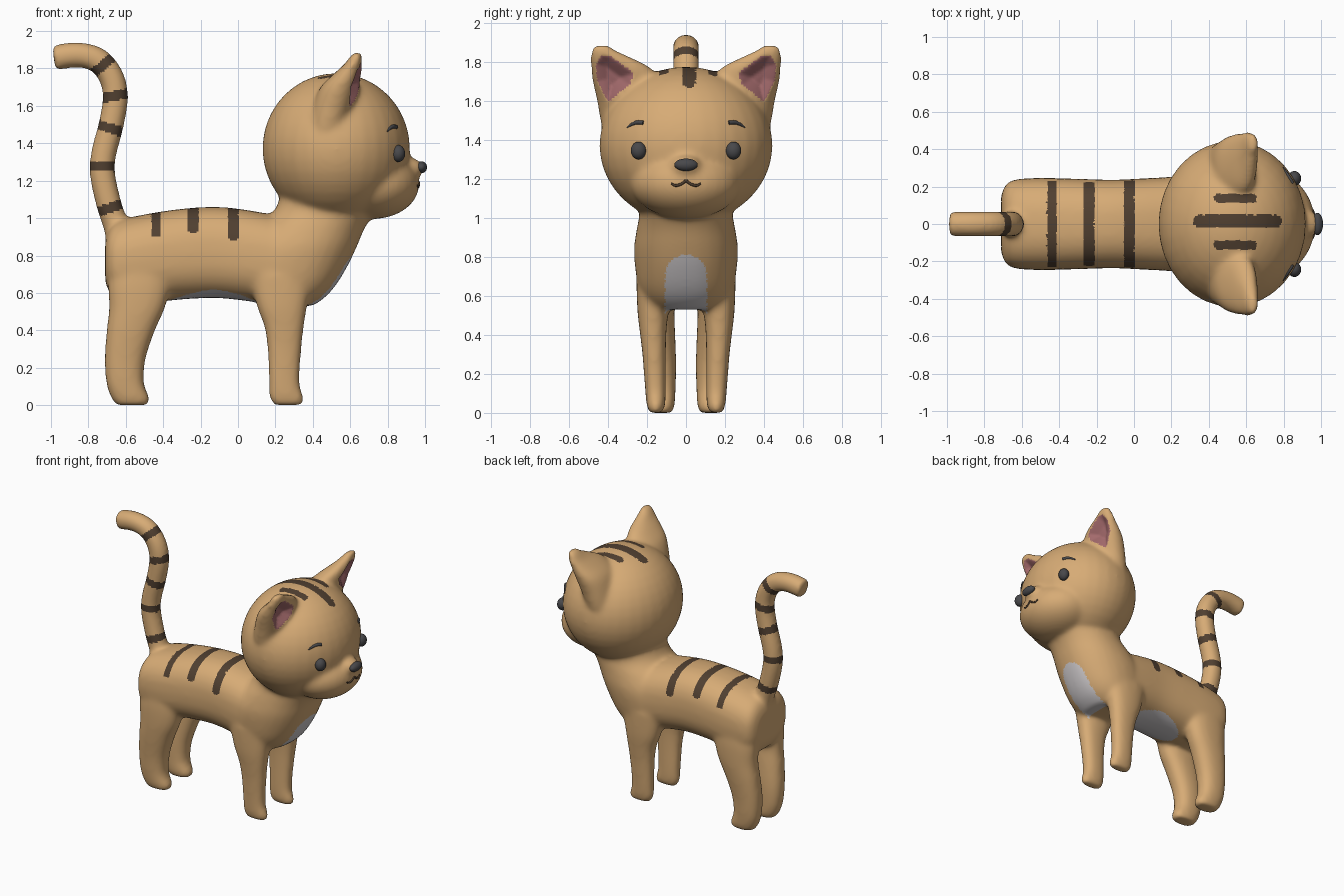
import bpy, bmesh, math
from mathutils import Vector, Matrix
from mathutils.bvhtree import BVHTree

if "Cube" in bpy.data.objects:
    bpy.data.objects.remove(bpy.data.objects["Cube"])


def mat(name, r, g, b):
    m = bpy.data.materials.new(name)
    m.diffuse_color = (r, g, b, 1)
    m.use_nodes = True
    m.node_tree.nodes["Principled BSDF"].inputs["Base Color"].default_value = m.diffuse_color
    return m


FUR = mat("tan fur", 0.68, 0.41, 0.18)
STRIPE = mat("brown stripe", 0.08, 0.05, 0.03)
PINK = mat("ear pink", 0.37, 0.145, 0.15)
WHITE = mat("pale belly", 0.62, 0.59, 0.6)
DARK = mat("charcoal", 0.065, 0.065, 0.07)

bm = bmesh.new()


def spline(rows, n=4):
    # Catmull-Rom interpolation of rows of numbers
    out = []
    for i in range(len(rows) - 1):
        p0, p1, p2, p3 = rows[max(i - 1, 0)], rows[i], rows[i + 1], rows[min(i + 2, len(rows) - 1)]
        for k in range(n):
            t = k / n
            out.append([0.5 * (2 * b + (c - a) * t + (2 * a - 5 * b + 4 * c - d) * t * t
                               + (3 * b - a - 3 * c + d) * t ** 3) for a, b, c, d in zip(p0, p1, p2, p3)])
    return out + [list(rows[-1])]


def loft(rows, power=2.0, sides=28):
    # each row: centre, first half axis, second half axis
    rings = []
    for r in spline(rows):
        c, a, b = Vector(r[0:3]), Vector(r[3:6]), Vector(r[6:9])
        ring = []
        for k in range(sides):
            t = 2 * math.pi * k / sides
            u = math.copysign(abs(math.cos(t)) ** (2 / power), math.cos(t))
            v = math.copysign(abs(math.sin(t)) ** (2 / power), math.sin(t))
            ring.append(bm.verts.new(c + a * u + b * v))
        rings.append(ring)
    for p, q in zip(rings, rings[1:]):
        for k in range(sides):
            j = (k + 1) % sides
            bm.faces.new((p[k], p[j], q[j], q[k]))
    bm.faces.new(rings[0])
    bm.faces.new(rings[-1])


def stack(rows, side=1, power=2.4):
    # horizontal sections: z, x0, x1, y0, y1
    loft([((x0 + x1) / 2, side * (y0 + y1) / 2, z, (x1 - x0) / 2, 0, 0, 0, (y1 - y0) / 2, 0)
          for z, x0, x1, y0, y1 in rows], power)


def ball(target, c, r):
    bmesh.ops.create_uvsphere(target, u_segments=32, v_segments=20, radius=1,
                              matrix=Matrix.Translation(c) @ Matrix.Diagonal((*r, 1)))


# torso: x, z0, z1, half width
torso = [(-.71, .66, .88, .15), (-.69, .61, .94, .205), (-.64, .56, .985, .237), (-.5, .545, 1.02, .247),
         (-.3, .565, 1.05, .242), (-.1, .572, 1.06, .237), (.1, .55, 1.035, .247), (.25, .54, 1.0, .25),
         (.35, .58, .95, .22)]
loft([(x, 0, (a + b) / 2, 0, w, 0, 0, 0, (b - a) / 2) for x, a, b, w in torso], 2.5)

# chest and neck
chest = [(.53, .12, .40, .17), (.58, .07, .47, .215), (.65, .03, .53, .245), (.75, .0, .59, .262),
         (.85, .02, .637, .267), (.95, .1, .68, .252), (1.05, .2, .74, .24), (1.2, .25, .8, .28)]
stack([(z, a, b, -w, w) for z, a, b, w in chest], 1, 2.2)

# head, muzzle, nose bridge
ball(bm, (.525, 0, 1.372), (.395, .445, .403))
ball(bm, (.72, 0, 1.18), (.25, .285, .185))
ball(bm, (.91, 0, 1.265), (.085, .08, .06))

# legs and ears
hind = [(0, -.65, -.48, .07, .18), (.04, -.68, -.472, .058, .192), (.12, -.705, -.503, .053, .203),
        (.25, -.713, -.493, .05, .215), (.4, -.703, -.443, .055, .233), (.52, -.69, -.39, .06, .243),
        (.65, -.695, -.36, .06, .245), (.75, -.68, -.36, .06, .235)]
fore = [(0, .19, .345, .12, .19), (.04, .167, .353, .107, .202), (.12, .165, .33, .103, .21),
        (.3, .157, .34, .103, .224), (.42, .14, .353, .1, .238), (.53, .1, .37, .09, .25), (.7, .06, .4, .08, .255)]
ear = [(1.42, .38, .56, .15, .42), (1.5, .38, .585, .13, .44), (1.6, .4, .62, .13, .457), (1.7, .44, .65, .14, .48),
       (1.77, .51, .66, .18, .49), (1.82, .565, .663, .275, .493), (1.86, .595, .665, .36, .488),
       (1.885, .615, .66, .39, .47)]
for s in (1, -1):
    stack(hind, s)
    stack(fore, s)
    stack(ear, s, 2.2)

# tail
path = [(-.60, .75), (-.65, .95), (-.692, 1.08), (-.725, 1.24), (-.717, 1.35), (-.678, 1.5), (-.655, 1.65),
        (-.68, 1.76), (-.75, 1.845), (-.86, 1.873), (-.985, 1.856)]
rows = []
for i, (x, z) in enumerate(path):
    a, b = path[max(i - 1, 0)], path[min(i + 1, len(path) - 1)]
    t = Vector((b[0] - a[0], 0, b[1] - a[1])).normalized() * .069
    rows.append((x, 0, z, 0, .069, 0, -t.z, 0, t.x))
loft(rows)

# fuse all shells into one smooth skin
bmesh.ops.recalc_face_normals(bm, faces=bm.faces)
me = bpy.data.meshes.new("body")
bm.to_mesh(me)
body = bpy.data.objects.new("body", me)
bpy.context.collection.objects.link(body)
rm = body.modifiers.new("fuse", 'REMESH')
rm.mode = 'VOXEL'
rm.voxel_size = 0.012
sm = body.modifiers.new("soften", 'SMOOTH')
sm.factor, sm.iterations = 0.5, 28
me = bpy.data.meshes.new_from_object(body.evaluated_get(bpy.context.evaluated_depsgraph_get()))
body.modifiers.clear()
body.data = me

# hollow of the ears, outline as y, z
hollow = [(.40, 1.595), (.455, 1.70), (.462, 1.79), (.43, 1.835), (.39, 1.83), (.267, 1.74), (.29, 1.68)]


def inside_ear(p):
    y, z = abs(p.y), p.z
    return min(((b[0] - a[0]) * (z - a[1]) - (b[1] - a[1]) * (y - a[0])) / math.dist(a, b)
               for a, b in zip(hollow, hollow[1:] + hollow[:1]))


low = min(v.co.z for v in me.vertices)
dents = [(v, inside_ear(v.co)) for v in me.vertices if v.co.x > .5 and v.co.z > 1.55 and v.normal.x > .1]
for v, d in dents:
    if d > 0:
        v.co.x -= min(.05, d * .9)
for v in me.vertices:
    v.co.z -= low

# markings on the skin
tail_bands = [((-.70, 1.05), (-.3, .95)), ((-.722, 1.275), (0, 1)), ((-.683, 1.48), (.3, .95)),
              ((-.652, 1.655), (-.2, .98)), ((-.72, 1.82), (-.63, .78))]
back_bands = [(-.44, .90), (-.24, .92), (-.025, .88)]
head_bands = [(.35, .755, .015, .034), (.45, .635, .137, .024), (.45, .635, -.112, .024)]


def marking(c, n):
    for (x, z), (tx, tz) in tail_bands:
        if math.hypot(c.x - x, c.z - z) < .1 and abs((c.x - x) * tx + (c.z - z) * tz) < .026:
            return 1
    if c.x < .1 and n.z > -.1:
        for x, z in back_bands:
            if math.hypot(c.x - x, min(0, c.z - z - .02)) < .026 and c.z > z:
                return 1
    if c.z > 1.6 and c.x > .25 and n.z > .2:
        for a, b, y, r in head_bands:
            if math.hypot(c.x - min(max(c.x, a), b), c.y - y) < r:
                return 1
    if c.x > .45 and c.z > 1.55 and n.x > -.3 and inside_ear(c) > 0:
        return 2
    if c.x > .33 and .5 < c.z < .82 and math.hypot(c.y, max(0, c.z - .705)) < .107 and (n.x > .2 or n.z < -.5):
        return 3
    if n.z < -.2 and .5 < c.z < .62 and ((c.x + .12) / .26) ** 2 + (c.y / .16) ** 2 < 1:
        return 3
    return 0


me.materials.clear()
for m in (FUR, STRIPE, PINK, WHITE):
    me.materials.append(m)
for p in me.polygons:
    p.use_smooth = True
    p.material_index = marking(p.center, p.normal)

tree = BVHTree.FromPolygons([v.co for v in me.vertices], [p.vertices[:] for p in me.polygons])


def surface(y, z):
    return tree.ray_cast(Vector((2, y, z)), Vector((-1, 0, 0)))[0]


def blob(name, c, r, m):
    b = bmesh.new()
    ball(b, c, r)
    mesh = bpy.data.meshes.new(name)
    b.to_mesh(mesh)
    b.free()
    mesh.materials.append(m)
    mesh.shade_smooth()
    bpy.context.collection.objects.link(bpy.data.objects.new(name, mesh))


def stroke(name, pts, m):
    # thin line laid on the face: y, z, radius
    cu = bpy.data.curves.new(name, 'CURVE')
    cu.dimensions, cu.bevel_depth, cu.bevel_resolution, cu.use_fill_caps = '3D', 1, 2, True
    sp = cu.splines.new('POLY')
    fine = spline(pts)
    sp.points.add(len(fine) - 1)
    for p, (y, z, r) in zip(sp.points, fine):
        p.co = (*surface(y, z), 1)
        p.radius = r
    cu.materials.append(m)
    bpy.context.collection.objects.link(bpy.data.objects.new(name, cu))


# face
tip = surface(0, 1.272).x
blob("nose", (max(tip - .005, .97), 0, 1.272), (.03, .06, .032), DARK)
for s, side in ((1, "left"), (-1, "right")):
    blob(side + "_eye", (surface(s * .243, 1.345).x + .006, s * .243, 1.345), (.036, .04, .045), DARK)
    stroke(side + "_brow", [(s * .218, 1.487, .011), (s * .25, 1.489, .011), (s * .28, 1.478, .008),
                            (s * .302, 1.463, .003)], DARK)
    stroke(side + "_mouth", [(0, 1.192, .007), (s * .025, 1.173, .007), (s * .055, 1.166, .007),
                             (s * .075, 1.177, .004)], STRIPE)
